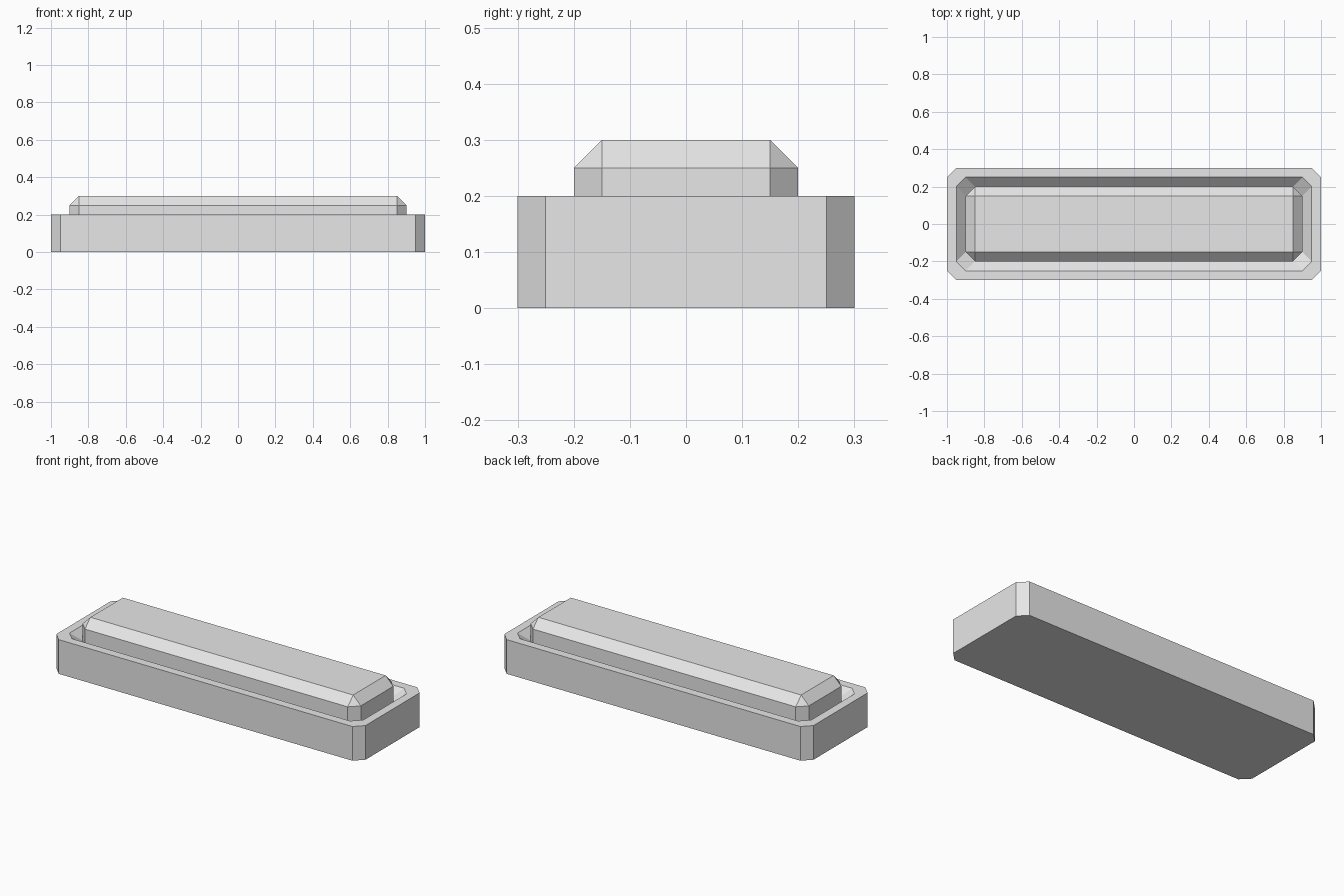
import bpy
import bmesh

cube = bpy.data.objects.get("Cube")
if cube:
    bpy.data.objects.remove(cube, do_unlink=True)

# Single plain grey
grey = bpy.data.materials.new("light grey")
grey.use_nodes = True
grey.diffuse_color = (0.8, 0.8, 0.8, 1)
grey.node_tree.nodes["Principled BSDF"].inputs["Base Color"].default_value = (0.8, 0.8, 0.8, 1)


def ring(bm, hx, hy, z, cut):
    """Rectangle of half sizes hx, hy with its corners cut off."""
    corners = [(1, -1, 0), (1, 1, 1), (-1, 1, 0), (-1, -1, 1)]
    verts = []
    for sx, sy, flip in corners:
        pair = [(sx * (hx - cut), sy * hy), (sx * hx, sy * (hy - cut))]
        for x, y in (reversed(pair) if flip else pair):
            verts.append(bm.verts.new((x, y, z)))
    return verts


def loft(name, rings, cap_bottom=False, cap_top=False):
    """Join a stack of cut-corner rings, given as (half x, half y, z, cut)."""
    bm = bmesh.new()
    loops = [ring(bm, *r) for r in rings]
    for a, b in zip(loops, loops[1:]):
        for i in range(8):
            j = (i + 1) % 8
            bm.faces.new((a[i], a[j], b[j], b[i]))
    if cap_bottom:
        bm.faces.new(reversed(loops[0]))
    if cap_top:
        bm.faces.new(loops[-1])
    # Rings with no corner cut collapse to four corners
    bmesh.ops.remove_doubles(bm, verts=bm.verts, dist=0.0001)
    mesh = bpy.data.meshes.new(name)
    bm.to_mesh(mesh)
    bm.free()
    mesh.materials.append(grey)
    obj = bpy.data.objects.new(name, mesh)
    bpy.context.collection.objects.link(obj)
    return obj


CUT = 0.05

# Base: outer wall, flat rim, then the sloped side of the groove
loft("base", [(1.0, 0.3, 0.0, CUT), (1.0, 0.3, 0.2, CUT),
              (0.95, 0.25, 0.2, CUT), (0.9, 0.2, 0.15, CUT)], cap_bottom=True)

# Raised block: rises from the groove, with a bevelled top edge
loft("raised_block", [(0.9, 0.2, 0.15, CUT), (0.9, 0.2, 0.25, CUT),
                      (0.85, 0.15, 0.3, 0.0)], cap_top=True)
